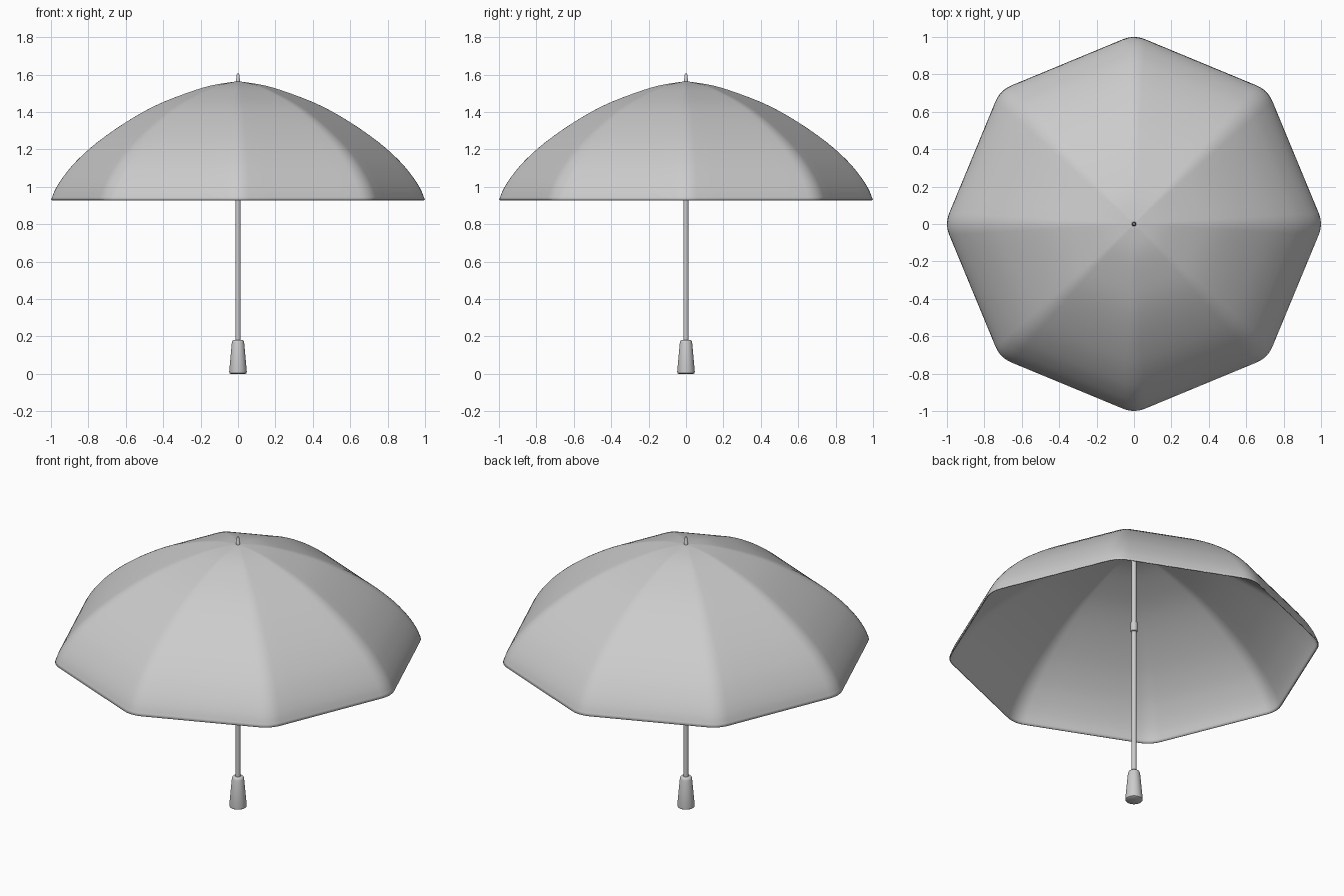
import bpy, bmesh, math
from mathutils import Vector

if "Cube" in bpy.data.objects:
    bpy.data.objects.remove(bpy.data.objects["Cube"])


def finish(name, bm, angle=40):
    bmesh.ops.recalc_face_normals(bm, faces=bm.faces)
    me = bpy.data.meshes.new(name)
    bm.to_mesh(me)
    bm.free()
    ob = bpy.data.objects.new(name, me)
    bpy.context.collection.objects.link(ob)
    bpy.ops.object.select_all(action='DESELECT')
    ob.select_set(True)
    bpy.context.view_layer.objects.active = ob
    bpy.ops.object.shade_smooth_by_angle(angle=math.radians(angle))
    return ob


def lathe(name, profile, n=32):
    bm = bmesh.new()
    rings = [[bm.verts.new((r * math.cos(2 * math.pi * i / n),
                            r * math.sin(2 * math.pi * i / n), z))
              for i in range(n)] for r, z in profile]
    for a, b in zip(rings, rings[1:]):
        for i in range(n):
            j = (i + 1) % n
            bm.faces.new((a[i], a[j], b[j], b[i]))
    bm.faces.new(rings[0])
    bm.faces.new(rings[-1])
    return finish(name, bm)


def smooth_curve(pts, steps):
    # Catmull-Rom curve through the points
    p = [Vector(q) for q in pts]
    p = [2 * p[0] - p[1]] + p + [2 * p[-1] - p[-2]]
    out = []
    for a, b, c, d in zip(p, p[1:], p[2:], p[3:]):
        for s in range(steps):
            t = s / steps
            out.append(0.5 * (2 * b + (c - a) * t + (2 * a - 5 * b + 4 * c - d) * t * t
                              + (3 * b - a - 3 * c + d) * t ** 3))
    return out + [p[-2]]


def rounded_octagon(radius=1.012, inset=0.065):
    # corners replaced by short curves, straight edges subdivided
    c = [Vector((math.cos(k * math.pi / 4), math.sin(k * math.pi / 4))) * radius
         for k in range(8)]
    out = []
    for k in range(8):
        prev, cur, nxt = c[k - 1], c[k], c[(k + 1) % 8]
        a = cur + (prev - cur).normalized() * inset
        b = cur + (nxt - cur).normalized() * inset
        for s in range(7):
            t = s / 6
            out.append(a * (1 - t) ** 2 + cur * 2 * t * (1 - t) + b * t * t)
        end = nxt + (cur - nxt).normalized() * inset
        out += [b.lerp(end, s / 6) for s in range(1, 6)]
    return out


# canopy: rounded octagon scaled along the rib profile
profile = smooth_curve([(0, 1.565), (0.15, 1.54), (0.3, 1.492), (0.45, 1.43),
                        (0.6, 1.345), (0.75, 1.24), (0.86, 1.142),
                        (0.93, 1.06), (0.975, 0.99), (1.0, 0.93)], 4)
section = rounded_octagon()
bm = bmesh.new()
apex = bm.verts.new((0, 0, profile[0].y))
rings = [[bm.verts.new((v.x * p.x, v.y * p.x, p.y)) for v in section]
         for p in profile[1:]]
n = len(section)
for i in range(n):
    j = (i + 1) % n
    bm.faces.new((apex, rings[0][i], rings[0][j]))
    for a, b in zip(rings, rings[1:]):
        bm.faces.new((a[i], b[i], b[j], a[j]))
canopy = finish("canopy", bm)
if sum(f.normal.z for f in canopy.data.polygons) < 0:
    canopy.data.flip_normals()
cloth = canopy.modifiers.new("cloth_thickness", 'SOLIDIFY')
cloth.thickness = 0.006
cloth.offset = -1

# pole, sliding runner, tip and handle
lathe("shaft", [(0.0135, 0.15), (0.0135, 1.56)], 24)
lathe("runner", [(0.014, 1.05), (0.019, 1.053), (0.019, 1.107), (0.014, 1.11)], 24)
lathe("tip", [(0.012, 1.555), (0.012, 1.575), (0.008, 1.58), (0.008, 1.598),
              (0.005, 1.606)], 20)
lathe("handle", [(0.040, 0.0), (0.046, 0.004), (0.047, 0.012), (0.033, 0.168),
                 (0.030, 0.177), (0.024, 0.182)])
